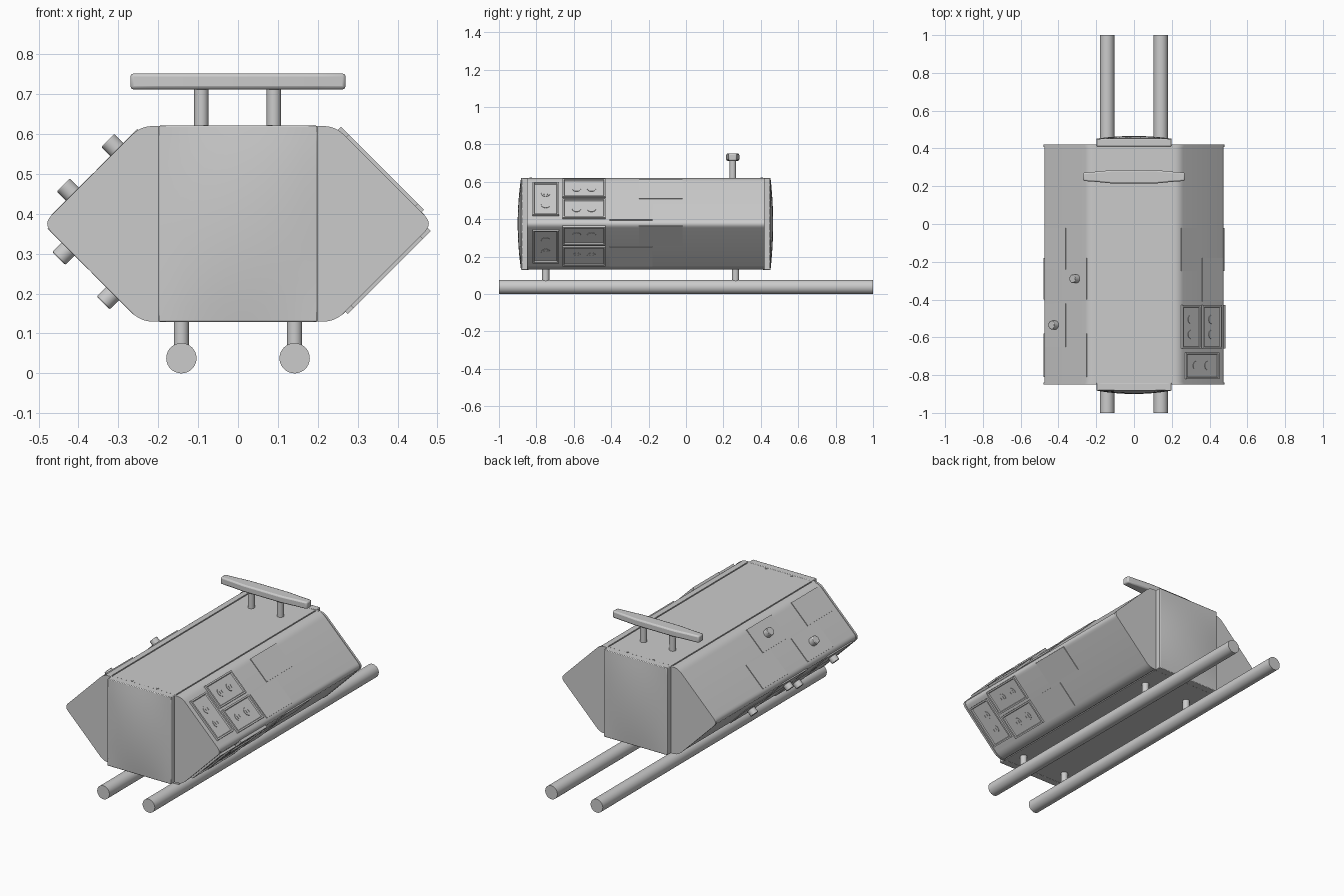
import bpy, bmesh, math
from mathutils import Matrix, Vector

if "Cube" in bpy.data.objects:
    bpy.data.objects.remove(bpy.data.objects["Cube"], do_unlink=True)

grey = bpy.data.materials.new("light grey metal")
grey.use_nodes = True
COLOUR = (0.6, 0.6, 0.6, 1)
grey.diffuse_color = COLOUR
grey.node_tree.nodes["Principled BSDF"].inputs["Base Color"].default_value = COLOUR

parts = []
TOP, MID, BOTTOM = 0.62, 0.375, 0.13
SHOULDER, APEX = 0.24, 0.485
BACK, FRONT = 0.42, -0.85
SLOPE = math.hypot(APEX - SHOULDER, TOP - MID)


def finish(name, bm, bevel=0.0):
    bmesh.ops.recalc_face_normals(bm, faces=bm.faces)
    mesh = bpy.data.meshes.new(name)
    bm.to_mesh(mesh)
    bm.free()
    mesh.materials.append(grey)
    ob = bpy.data.objects.new(name, mesh)
    bpy.context.collection.objects.link(ob)
    if bevel:
        mod = ob.modifiers.new("Bevel", "BEVEL")
        mod.width, mod.segments, mod.limit_method = bevel, 2, "ANGLE"
    parts.append(ob)
    return ob


def extrude(name, points, direction, bevel=0.0):
    bm = bmesh.new()
    face = bm.faces.new([bm.verts.new(p) for p in points])
    moved = bmesh.ops.extrude_face_region(bm, geom=[face], use_keep_orig=True)["geom"]
    verts = [v for v in moved if isinstance(v, bmesh.types.BMVert)]
    bmesh.ops.translate(bm, verts=verts, vec=direction)
    return finish(name, bm, bevel)


def rod(name, start, end, radius, sides=32, bevel=0.0):
    start, end = Vector(start), Vector(end)
    axis = end - start
    matrix = Matrix.Translation((start + end) / 2) @ axis.to_track_quat("Z", "Y").to_matrix().to_4x4()
    bm = bmesh.new()
    bmesh.ops.create_cone(bm, cap_ends=True, segments=sides, radius1=radius,
                          radius2=radius, depth=axis.length, matrix=matrix)
    return finish(name, bm, bevel)


def rounded(corners, steps=6):
    """Fillet each (x, z, cut) corner of a closed outline."""
    out = []
    for i, (x, z, cut) in enumerate(corners):
        here = Vector((x, z))
        if not cut:
            out.append(here)
            continue
        before = Vector(corners[i - 1][:2]) - here
        after = Vector(corners[(i + 1) % len(corners)][:2]) - here
        a, b = here + before.normalized() * cut, here + after.normalized() * cut
        for k in range(steps + 1):
            t = k / steps
            out.append(a.lerp(here, t).lerp(here.lerp(b, t), t))
    return out


# Hexagonal hull with grooves along the top and bottom panel seams
def hull_outline(grow=0.0, groove=0.005):
    s, a, h = SHOULDER, APEX + grow, TOP - MID
    quarter = [(a, 0, 0.03), (s + grow, h, 0.03)]
    if groove:
        quarter += [(0.204, h, 0), (0.204, h - groove, 0), (0.197, h - groove, 0), (0.197, h, 0)]
    left_top = [(-x, z, c) for x, z, c in reversed(quarter)]
    upper = quarter + left_top
    lower = [(-x, -z, c) for x, z, c in (quarter + left_top)[1:-1]]
    return [(p.x, MID + p.y) for p in rounded(upper + lower)]


extrude("hull", [(x, FRONT, z) for x, z in hull_outline()], (0, BACK - FRONT, 0))
for name, y in (("front_flange", FRONT), ("back_flange", BACK - 0.012)):
    extrude(name, [(x, y, z) for x, z in hull_outline(0.004, 0)], (0, 0.012, 0))

# Domed end caps
for name, inner, edge, dome in (("front_cap", -0.84, -0.882, -0.018),
                                ("back_cap", 0.41, 0.452, 0.014)):
    bm = bmesh.new()
    bmesh.ops.create_cube(bm, size=2)
    bmesh.ops.subdivide_edges(bm, edges=bm.edges, cuts=11, use_grid_fill=True)
    for v in bm.verts:
        t = (v.co.y + 1) / 2
        bulge = dome * (1 - v.co.x ** 2) * (1 - v.co.z ** 2)
        v.co = (v.co.x * 0.199, inner + t * (edge - inner + bulge), MID + v.co.z * (TOP - MID + 0.001))
    finish(name, bm, 0.008)

# Rivets on the top at both ends
for y in (-0.83, 0.405):
    for x in (-0.08, 0.08):
        rod("rivet", (x, y, TOP - 0.004), (x, y, TOP + 0.003), 0.006, 12)


# Sloped faces: local x runs along the body, local y down the slope, local z outward
def slope_matrix(side, upper):
    down = Vector((side * (APEX - SHOULDER) * (1 if upper else -1), 0, MID - TOP)).normalized()
    along = Vector((0, 1, 0))
    normal = Vector((side, 0, 1 if upper else -1)).normalized()
    origin = Vector((side * (SHOULDER if upper else APEX), 0, TOP if upper else MID))
    return Matrix((along, down, normal)).transposed().to_4x4(), origin


def slope_box(name, place, y0, y1, k0, k1, height, rim=0.0, bevel=0.0):
    rot, origin = place
    bm = bmesh.new()
    bmesh.ops.create_cube(bm, size=1)
    for v in bm.verts:
        v.co = ((y0 + y1) / 2 + v.co.x * (y1 - y0),
                SLOPE * ((k0 + k1) / 2 + v.co.y * (k1 - k0)),
                height if v.co.z > 0 else -0.004)
    if rim:
        bm.faces.ensure_lookup_table()
        top = max(bm.faces, key=lambda f: f.calc_center_median().z)
        for width, depth in ((rim, 0.0), (0.004, -0.007)):
            bmesh.ops.inset_region(bm, faces=[top], thickness=width)
            bmesh.ops.translate(bm, verts=top.verts, vec=(0, 0, depth))
    bm.transform(Matrix.Translation(origin) @ rot)
    return finish(name, bm, bevel)


def slope_rod(name, place, y, k, low, high, radius, sides=24, bevel=0.0):
    rot, origin = place
    ends = [origin + rot @ Vector((y, k * SLOPE, h)) for h in (low, high)]
    return rod(name, ends[0], ends[1], radius, sides, bevel)


def socket(place, y, k):
    slope_rod("socket", place, y, k, 0, 0.0075, 0.024, 20)
    for dy in (-0.009, 0.009):
        slope_box("socket_slot", place, y + dy - 0.002, y + dy + 0.002, k - 0.025, k + 0.025, 0.0095)


for upper in (True, False):
    # Socket frames and flat access plates on one side
    place = slope_matrix(1, upper)
    slope_box("tall_frame", place, -0.82, -0.68, 0.12, 0.83, 0.012, 0.012)
    for k in (0.35, 0.6):
        socket(place, -0.75, k)
    for k0, k1 in ((0.04, 0.44), (0.48, 0.89)):
        slope_box("wide_frame", place, -0.66, -0.43, k0, k1, 0.012, 0.012)
        for y in (-0.585, -0.505):
            socket(place, y, (k0 + k1) / 2)
    slope_box("access_plate", place, -0.41, -0.18, 0.49, 0.92, 0.004)
    slope_box("access_plate", place, -0.25, -0.02, 0.04, 0.46, 0.004)

    # Staggered plates with knobs on the other side
    place = slope_matrix(-1, upper)
    for y0, y1, high, knob in ((-0.24, -0.02, False, not upper), (-0.40, -0.18, True, True),
                               (-0.65, -0.42, False, True), (-0.81, -0.58, True, not upper)):
        k0, k1 = (0.04, 0.46) if high else (0.49, 0.92)
        slope_box("knob_plate", place, y0, y1, k0, k1, 0.004)
        if knob:
            slope_rod("knob", place, (y0 + y1) / 2, (k0 + k1) / 2, 0, 0.036, 0.023, 24, 0.003)

# Skids and their legs
for x in (-0.142, 0.142):
    rod("skid", (x, -1, 0.038), (x, 1, 0.038), 0.038, 40)
    for y in (-0.75, 0.265):
        rod("skid_leg", (x, y, 0.05), (x, y, 0.14), 0.019, 24)

# Handle bar on two posts
half = [(0.27, 0.022), (0.2, 0.027), (0.12, 0.035)]
edge = half + [(-x, w) for x, w in reversed(half)]
outline = [(x, 0.25 + w) for x, w in edge] + [(-x, 0.25 - w) for x, w in edge]
extrude("handle_bar", [(x, y, 0.712) for x, y in outline], (0, 0, 0.04), 0.008)
for x in (-0.092, 0.09):
    rod("handle_post", (x, 0.25, 0.6), (x, 0.25, 0.72), 0.018, 24)

# Smooth curved surfaces, keep hard edges
bpy.ops.object.select_all(action="DESELECT")
for ob in parts:
    ob.select_set(True)
bpy.context.view_layer.objects.active = parts[0]
bpy.ops.object.shade_smooth_by_angle(angle=math.radians(30))
